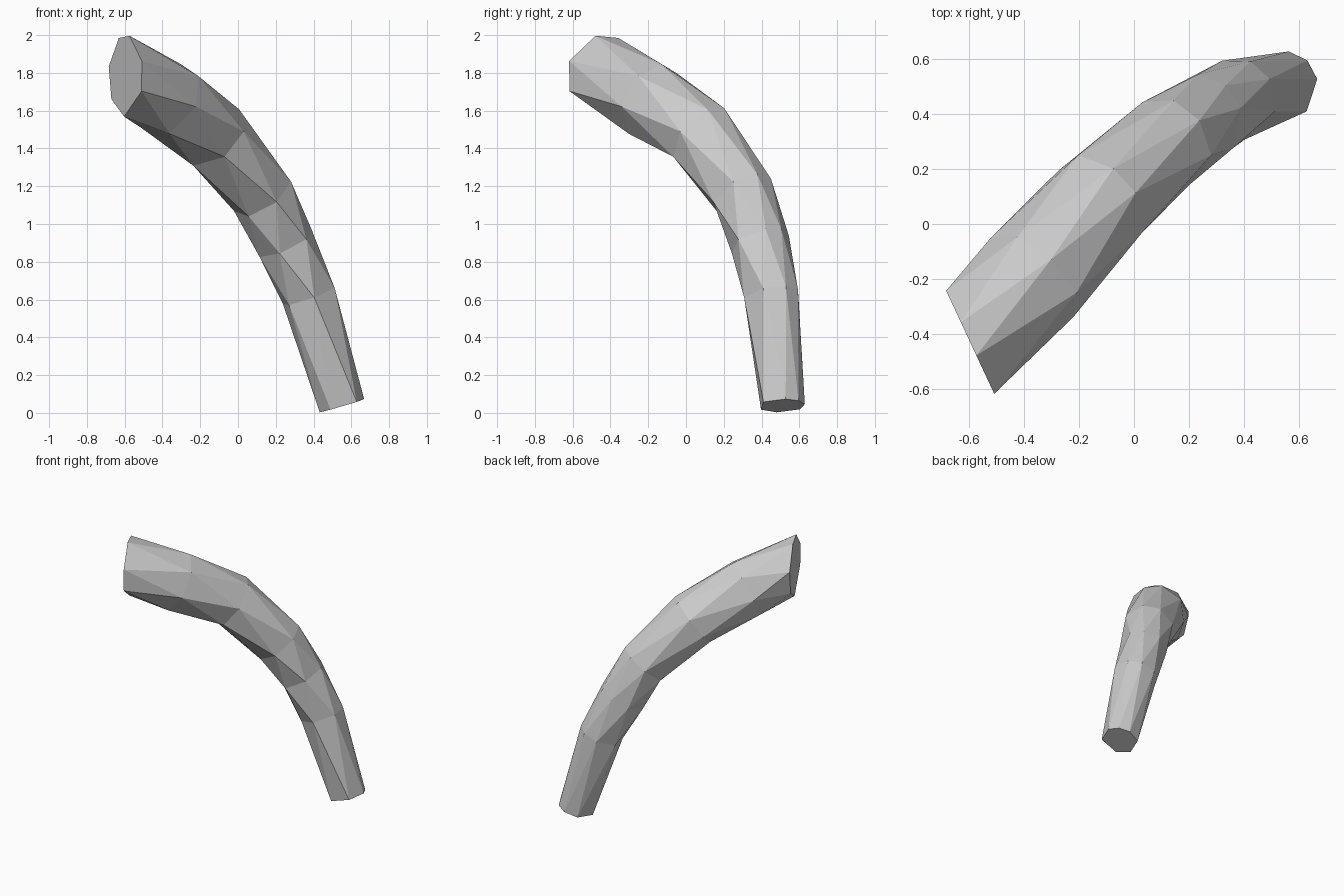
import bpy
import bmesh
from math import radians, cos, sin
from mathutils import Vector

cube = bpy.data.objects.get("Cube")
if cube:
    bpy.data.objects.remove(cube, do_unlink=True)

# One plain grey material
grey = bpy.data.materials.new("plain grey")
grey.use_nodes = True
colour = (0.6, 0.6, 0.6, 1)
grey.diffuse_color = colour
grey.node_tree.nodes["Principled BSDF"].inputs["Base Color"].default_value = colour

# Centre line from the wide upper end to the narrow foot, with radii
path = [Vector(p) for p in (
    (-0.595, -0.435, 1.785), (-0.365, -0.19, 1.655), (-0.12, 0.09, 1.46),
    (0.13, 0.30, 1.15), (0.25, 0.39, 0.90), (0.375, 0.455, 0.62),
    (0.55, 0.505, 0.038))]
radii = [0.217, 0.21, 0.195, 0.175, 0.16, 0.15, 0.125]

# Corner angles of the two slanted end cuts
top_angles = (21, 77, 113, 167, 215, 265, 338)
foot_angles = (5, 65, 101, 137, 183, 246, 294)
top_normal = Vector((0.9, 0.42, 0)).normalized()
foot_normal = Vector((0.28, 0.03, -0.96)).normalized()
side = Vector((0.6, -0.8, 0))
count = len(top_angles)
last = len(path) - 1


def ring_angles(k):
    """Blend the end angles; odd rings are turned by half a step."""
    t = k / last
    base = [a + (b - a) * t for a, b in zip(top_angles, foot_angles)]
    if k % 2 == 0:
        return base
    following = base[1:] + [base[0] + 360]
    return [(a + b) / 2 for a, b in zip(base, following)]


def ring_normal(k):
    if k == 0:
        return top_normal
    if k == last:
        return foot_normal
    return (path[k + 1] - path[k - 1]).normalized()


# Faceted bent tube of staggered rings
bm = bmesh.new()
rings = []
for k, centre in enumerate(path):
    normal = ring_normal(k)
    up = side.cross(normal).normalized()
    across = normal.cross(up)
    ring = []
    for angle in ring_angles(k):
        a = radians(angle)
        ring.append(bm.verts.new(centre + radii[k] * (across * cos(a) + up * sin(a))))
    rings.append(ring)

for k in range(last):
    a, b = rings[k], rings[k + 1]
    for i in range(count):
        j = (i + 1) % count
        if k % 2 == 0:
            bm.faces.new((a[i], a[j], b[i]))
            bm.faces.new((a[j], b[j], b[i]))
        else:
            bm.faces.new((a[i], a[j], b[j]))
            bm.faces.new((a[i], b[j], b[i]))

# End caps
bm.faces.new(rings[0])
bm.faces.new(rings[last])
bmesh.ops.recalc_face_normals(bm, faces=bm.faces)

mesh = bpy.data.meshes.new("bent_tube")
bm.to_mesh(mesh)
bm.free()
mesh.materials.append(grey)
tube = bpy.data.objects.new("bent_tube", mesh)
bpy.context.collection.objects.link(tube)
